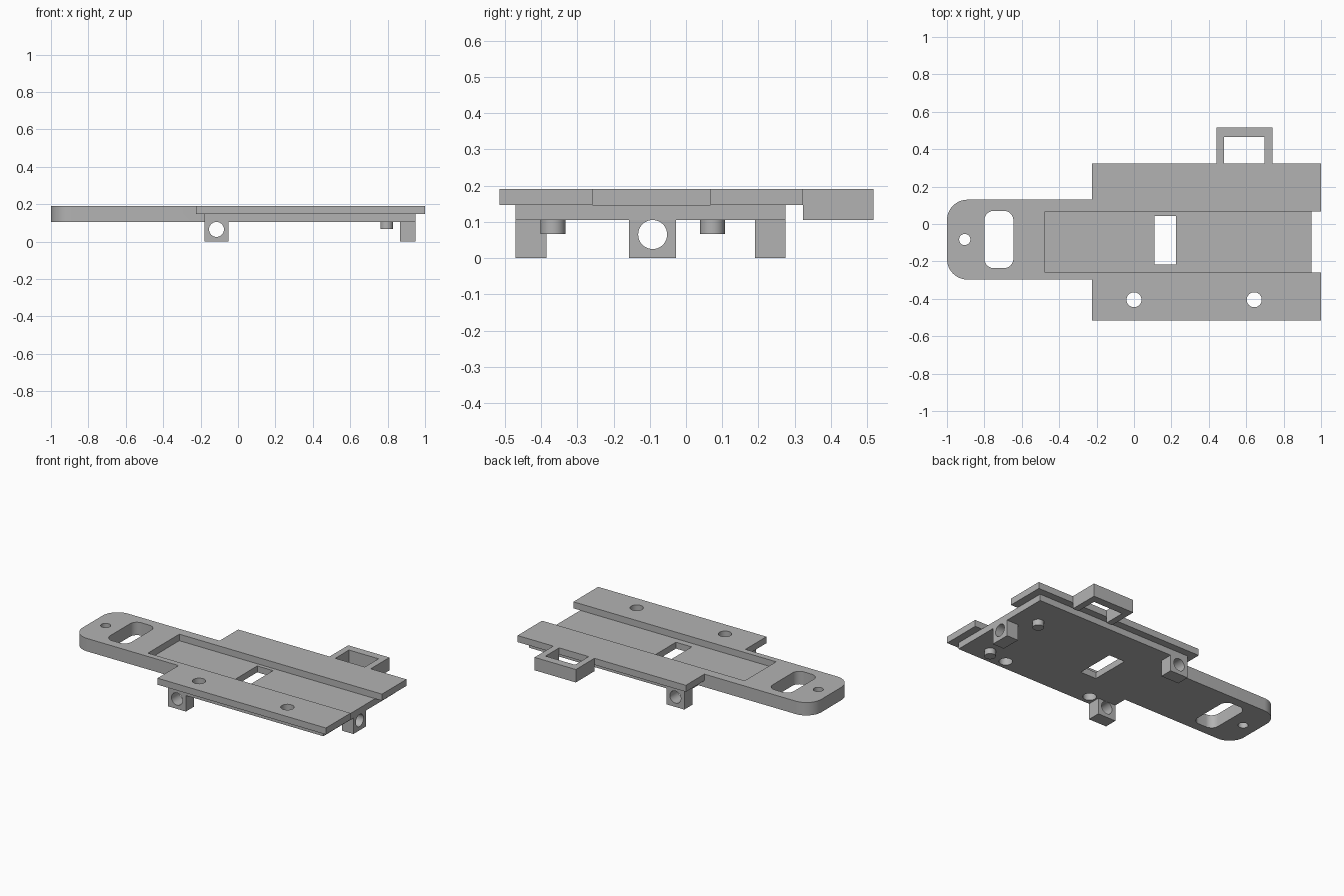
import bpy, bmesh, math

old = bpy.data.objects.get("Cube")
if old:
    bpy.data.objects.remove(old, do_unlink=True)

# Single matte grey
GREY = (0.45, 0.45, 0.45, 1)
mat = bpy.data.materials.new("matte grey")
mat.use_nodes = True
mat.diffuse_color = GREY
mat.node_tree.nodes["Principled BSDF"].inputs["Base Color"].default_value = GREY

# Shared heights
UNDER, FLOOR, TOP = 0.105, 0.147, 0.19
LOW, HIGH = -0.1, 0.4


def prism(name, outline, z0, z1):
    bm = bmesh.new()
    face = bm.faces.new([bm.verts.new((x, y, z0)) for x, y in outline])
    ext = bmesh.ops.extrude_face_region(bm, geom=[face])
    for v in ext["geom"]:
        if isinstance(v, bmesh.types.BMVert):
            v.co.z = z1
    bmesh.ops.recalc_face_normals(bm, faces=bm.faces)
    mesh = bpy.data.meshes.new(name)
    bm.to_mesh(mesh)
    bm.free()
    mesh.materials.append(mat)
    obj = bpy.data.objects.new(name, mesh)
    bpy.context.collection.objects.link(obj)
    return obj


def box(name, x0, x1, y0, y1, z0, z1):
    return prism(name, [(x0, y0), (x1, y0), (x1, y1), (x0, y1)], z0, z1)


def rounded(x0, x1, y0, y1, r, left_only=False):
    """Rectangle outline with rounded corners."""
    pts = []
    corners = [(x1, y1, -1, -1), (x0, y1, 1, -1), (x0, y0, 1, 1), (x1, y0, -1, 1)]
    for i, (x, y, sx, sy) in enumerate(corners):
        if left_only and sx < 0:
            pts.append((x, y))
            continue
        for k in range(13):
            a = math.radians(90 * i + 7.5 * k)
            pts.append((x + sx * r + r * math.cos(a), y + sy * r + r * math.sin(a)))
    return pts


def cylinder(name, x, y, r, z0, z1):
    n = 40
    ring = [(x + r * math.cos(math.tau * k / n), y + r * math.sin(math.tau * k / n))
            for k in range(n)]
    return prism(name, ring, z0, z1)


def combine(target, tool, operation):
    mod = target.modifiers.new(operation.lower(), "BOOLEAN")
    mod.operation, mod.solver, mod.object = operation, "EXACT", tool
    bpy.context.view_layer.objects.active = target
    bpy.ops.object.modifier_apply(modifier=mod.name)
    bpy.data.objects.remove(tool, do_unlink=True)


# Body: rounded tongue, lower plate and wider upper plate
body = prism("mounting_plate", rounded(-1, -0.18, -0.297, 0.13, 0.11, True), UNDER, TOP)
combine(body, box("lower_plate", -0.18, 0.95, -0.47, 0.275, UNDER, FLOOR), "UNION")
combine(body, box("upper_plate", -0.225, 1, -0.515, 0.323, FLOOR, TOP), "UNION")

# Sliding channel, slots and screw holes
cutters = [
    box("channel_cutter", -0.475, 1.2, -0.258, 0.068, FLOOR, HIGH),
    box("centre_slot_cutter", 0.11, 0.225, -0.217, 0.043, LOW, HIGH),
    prism("tongue_slot_cutter", rounded(-0.80, -0.645, -0.236, 0.07, 0.05), LOW, HIGH),
    cylinder("tongue_hole_cutter", -0.905, -0.083, 0.03, LOW, HIGH),
    cylinder("left_hole_cutter", 0.0, -0.405, 0.04, LOW, HIGH),
    cylinder("right_hole_cutter", 0.643, -0.405, 0.04, LOW, HIGH),
]
for cutter in cutters:
    combine(body, cutter, "DIFFERENCE")
parts = [body]

# Rectangular loop on the back edge
loop = box("back_loop", 0.44, 0.74, 0.323, 0.517, UNDER, TOP)
combine(loop, box("loop_cutter", 0.482, 0.697, 0.2, 0.465, LOW, HIGH), "DIFFERENCE")
parts.append(loop)

# Pierced feet, bored along x or y
feet = [
    ("front_foot", (-0.18, -0.05, -0.47, -0.385), "y"),
    ("back_foot", (-0.18, -0.05, 0.19, 0.275), "y"),
    ("end_foot", (0.866, 0.95, -0.157, -0.027), "x"),
]
for name, (x0, x1, y0, y1), axis in feet:
    foot = box(name, x0, x1, y0, y1, 0, UNDER)
    bore = cylinder("bore_cutter", 0, 0, 0.04, -0.3, 0.3)
    bore.location = ((x0 + x1) / 2, (y0 + y1) / 2, 0.065)
    if axis == "y":
        bore.rotation_euler.x = math.pi / 2
    else:
        bore.rotation_euler.y = math.pi / 2
    bpy.context.view_layer.update()
    combine(foot, bore, "DIFFERENCE")
    parts.append(foot)

# Locating pegs under the plate
for name, y in (("front_peg", -0.367), ("back_peg", 0.073)):
    parts.append(cylinder(name, 0.795, y, 0.034, 0.067, UNDER))

# Smooth round walls, crisp edges
bpy.ops.object.select_all(action="DESELECT")
for part in parts:
    part.select_set(True)
bpy.context.view_layer.objects.active = body
bpy.ops.object.shade_smooth_by_angle(angle=math.radians(30))
